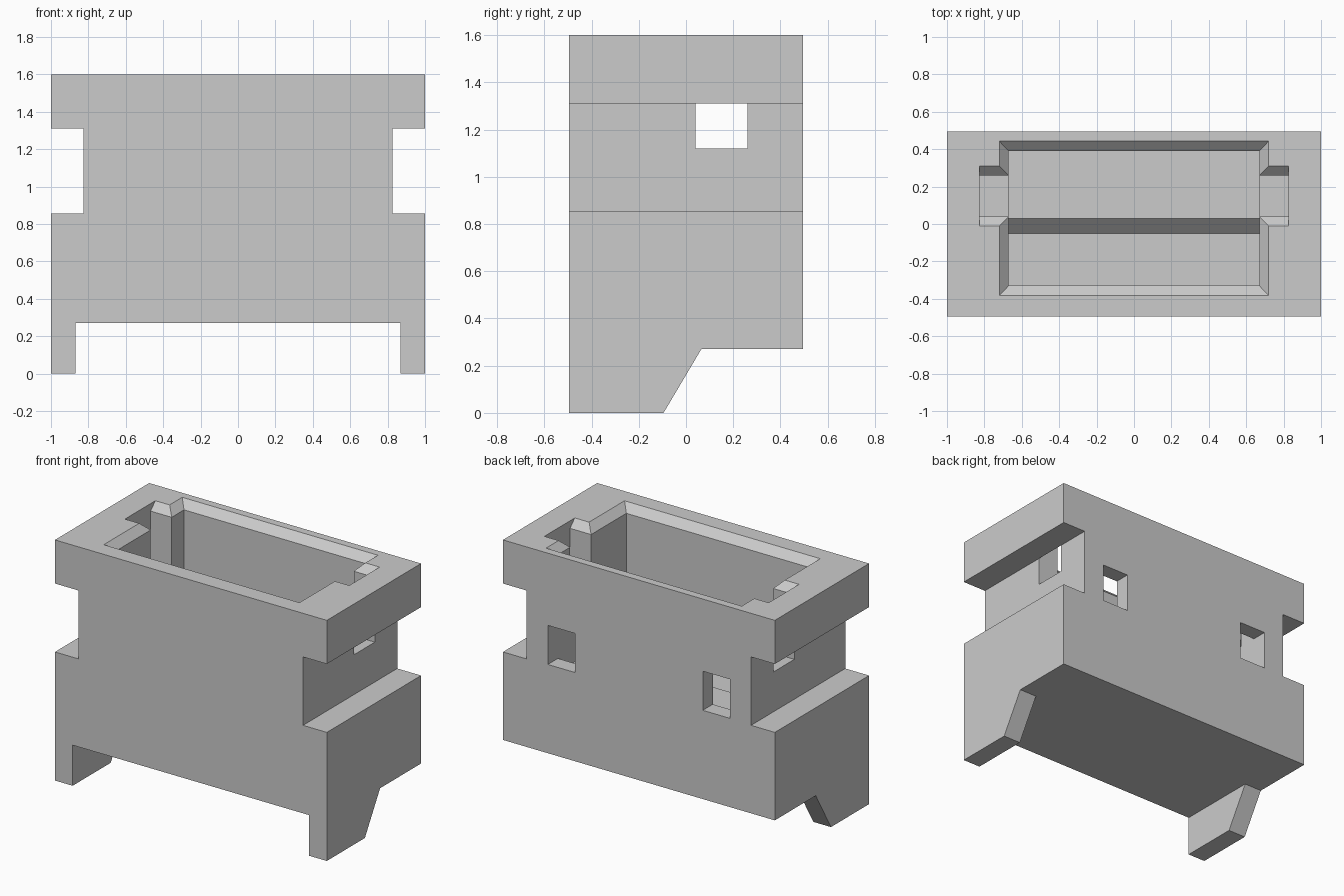
import bpy
import bmesh

cube = bpy.data.objects.get("Cube")
if cube:
    bpy.data.objects.remove(cube, do_unlink=True)

grey = bpy.data.materials.new("plain grey")
grey.use_nodes = True
colour = (0.6, 0.6, 0.6, 1)
grey.diffuse_color = colour
grey.node_tree.nodes["Principled BSDF"].inputs["Base Color"].default_value = colour


def loft(name, ring_a, ring_b):
    """Solid between two matching rings of points."""
    bm = bmesh.new()
    a = [bm.verts.new(p) for p in ring_a]
    b = [bm.verts.new(p) for p in ring_b]
    bm.faces.new(a)
    bm.faces.new(b)
    for i in range(len(a)):
        j = (i + 1) % len(a)
        bm.faces.new((a[i], a[j], b[j], b[i]))
    bmesh.ops.recalc_face_normals(bm, faces=bm.faces)
    mesh = bpy.data.meshes.new(name)
    bm.to_mesh(mesh)
    bm.free()
    mesh.materials.append(grey)
    obj = bpy.data.objects.new(name, mesh)
    bpy.context.collection.objects.link(obj)
    return obj


def prism(name, x0, x1, profile):
    """Side profile of (y, z) points extruded along x."""
    return loft(name, [(x0, y, z) for y, z in profile], [(x1, y, z) for y, z in profile])


def box(name, x0, x1, y0, y1, z0, z1):
    return prism(name, x0, x1, [(y0, z0), (y1, z0), (y1, z1), (y0, z1)])


def rect(x, y0, y1, z):
    return [(-x, y0, z), (x, y0, z), (x, y1, z), (-x, y1, z)]


def cut(target, cutter):
    mod = target.modifiers.new(cutter.name, 'BOOLEAN')
    mod.operation = 'DIFFERENCE'
    mod.solver = 'EXACT'
    mod.object = cutter
    bpy.context.view_layer.objects.active = target
    bpy.ops.object.modifier_apply(modifier=mod.name)
    bpy.data.objects.remove(cutter, do_unlink=True)


# Housing with the foot slope in its side profile
housing = prism("housing", -1, 1, [(-0.495, 0), (-0.095, 0), (0.065, 0.27),
                                   (0.495, 0.27), (0.495, 1.6), (-0.495, 1.6)])
cut(housing, box("foot_gap", -0.87, 0.87, -0.7, 0.7, -0.2, 0.27))

# Inner cavity with a stepped floor, and its bevelled rim
cut(housing, prism("cavity", -0.67, 0.67, [(-0.33, 0.69), (-0.05, 0.69), (0.03, 0.77),
                                           (0.39, 0.77), (0.39, 1.7), (-0.33, 1.7)]))
cut(housing, loft("rim_bevel", rect(0.67, -0.33, 0.39, 1.55), rect(0.77, -0.435, 0.495, 1.65)))

# Bevelled side pockets
cut(housing, prism("pockets", -0.825, 0.825, [(0.04, 1.12), (0.26, 1.12), (0.26, 1.55), (0.31, 1.6),
                                              (0.31, 1.7), (-0.01, 1.7), (-0.01, 1.6), (0.04, 1.55)]))

# Side grooves, the openings into the pockets, and the back windows
for side in (-1, 1):
    def span(a, b):
        return sorted((side * a, side * b))
    cut(housing, box("groove", *span(0.825, 1.2), -0.7, 0.7, 0.855, 1.31))
    cut(housing, box("side_opening", *span(0.75, 0.9), 0.04, 0.26, 1.12, 1.31))
    cut(housing, box("back_window", *span(0.47, 0.67), 0.3, 0.7, 0.86, 1.12))
